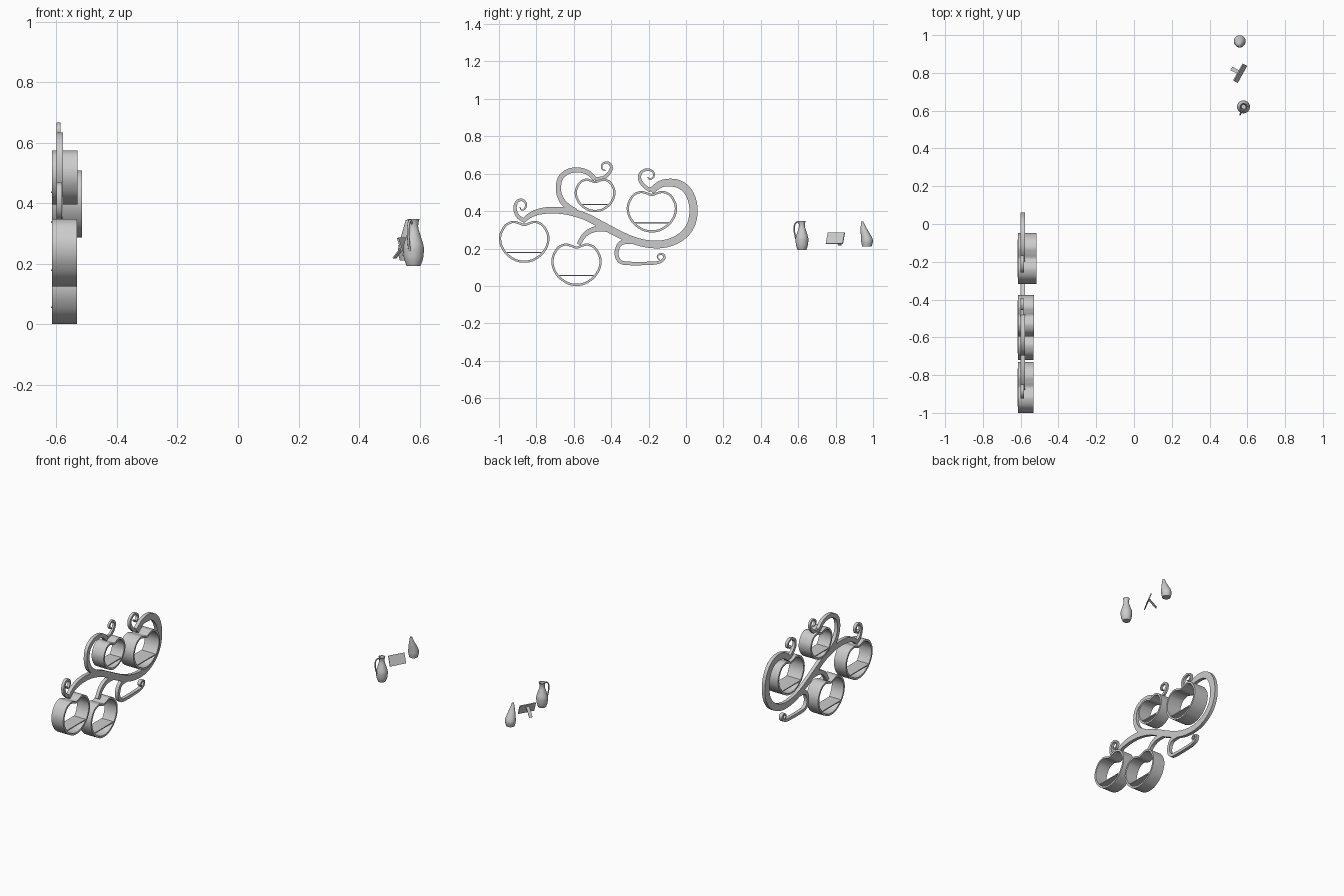
import bpy, bmesh, math
from mathutils import Vector

if "Cube" in bpy.data.objects:
    bpy.data.objects.remove(bpy.data.objects["Cube"])


def finish(name, bm, smooth=True):
    bmesh.ops.recalc_face_normals(bm, faces=bm.faces)
    me = bpy.data.meshes.new(name)
    bm.to_mesh(me)
    bm.free()
    ob = bpy.data.objects.new(name, me)
    bpy.context.collection.objects.link(ob)
    if smooth:
        bpy.ops.object.select_all(action='DESELECT')
        bpy.context.view_layer.objects.active = ob
        ob.select_set(True)
        bpy.ops.object.shade_smooth_by_angle(angle=math.radians(35))
    return ob


def spline(pts, closed=False, n=6):
    # Catmull-Rom through the given points
    pts = [Vector(p) for p in pts]
    k, out = len(pts), []
    get = (lambda i: pts[i % k]) if closed else (lambda i: pts[max(0, min(k - 1, i))])
    for i in range(k if closed else k - 1):
        a, b, c, d = (get(i + j) for j in (-1, 0, 1, 2))
        for s in range(n):
            t = s / n
            out.append(0.5 * (2 * b + (c - a) * t + (2 * a - 5 * b + 4 * c - d) * t**2
                              + (3 * b - a - 3 * c + d) * t**3))
    return out if closed else out + [pts[-1]]


def band(name, path, widths, x0, x1, closed=False, side=0.5):
    # rectangular section swept along a path in the y-z plane
    bm, rings, k = bmesh.new(), [], len(path)
    for i, p in enumerate(path):
        a = path[(i - 1) % k] if closed else path[max(i - 1, 0)]
        b = path[(i + 1) % k] if closed else path[min(i + 1, k - 1)]
        t = (b - a).normalized()
        nrm = Vector((-t.y, t.x))
        o, q = p + nrm * widths[i] * side, p - nrm * widths[i] * (1 - side)
        rings.append([bm.verts.new(v) for v in ((x0, *o), (x1, *o), (x1, *q), (x0, *q))])
    for i in range(k if closed else k - 1):
        r, s = rings[i], rings[(i + 1) % k]
        for j in range(4):
            bm.faces.new((r[j], r[(j + 1) % 4], s[(j + 1) % 4], s[j]))
    if not closed:
        bm.faces.new(rings[0])
        bm.faces.new(rings[-1])
    return finish(name, bm)


def branch(name, pts, w, x0=-0.600, x1=-0.578):
    # w: widths spread evenly over the length
    path = spline(pts)
    ws = []
    for i in range(len(path)):
        f = i / (len(path) - 1) * (len(w) - 1)
        j = min(int(f), len(w) - 2)
        ws.append(w[j] + (w[j + 1] - w[j]) * (f - j))
    return band(name, path, ws, x0, x1)


def box(name, lo, hi):
    bm = bmesh.new()
    bmesh.ops.create_cube(bm, size=1)
    for v in bm.verts:
        v.co = [(l + h) / 2 + c * (h - l) for c, l, h in zip(v.co, lo, hi)]
    return finish(name, bm, False)


# apple-shaped shelf rings, each with a flat shelf
half = [(0, .86), (.2, .94), (.45, 1), (.75, .84), (.95, .47), (1, .12), (.93, -.25),
        (.72, -.63), (.4, -.9), (.15, -.99), (0, -1)]
outline = half + [(-u, v) for u, v in half[-2:0:-1]]
for tag, y0, y1, z0, z1, shelf, xf in (
        ("left", -1, -.73, .124, .348, .178, -.532), ("lower", -.72, -.451, .0, .227, .056, -.532),
        ("right", -.317, -.048, .286, .508, .338, -.515), ("upper", -.595, -.377, .395, .574, .436, -.530)):
    cy, cz, w, h = (y0 + y1) / 2, (z0 + z1) / 2, (y1 - y0) / 2, (z1 - z0) / 2
    path = spline([(cy + u * w, cz + v * h) for u, v in outline], True)
    band(tag + "_apple_ring", path, [.012] * len(path), -.615, xf, True, side=0)
    hw = w * .75
    box(tag + "_shelf", (-.618, cy - hw, shelf - .003), (xf - .003, cy + hw, shelf + .003))

# flat scrolling branches
branch("main_branch", [(-.872, .345), (-.834, .377), (-.781, .398), (-.711, .405), (-.631, .398),
       (-.54, .372), (-.46, .331), (-.38, .288), (-.299, .25), (-.219, .227), (-.14, .222),
       (-.07, .238), (-.011, .275), (.027, .329), (.04, .395), (.032, .46), (.003, .515),
       (-.043, .546), (-.096, .552), (-.14, .542), (-.187, .506)],
       [.022, .034, .038, .04, .04, .043, .044, .044, .042, .034])
branch("upper_branch", [(-.59, .395), (-.64, .43), (-.668, .465), (-.682, .515), (-.672, .575),
       (-.631, .611), (-.577, .62), (-.524, .606), (-.487, .57)], [.034, .028, .028, .024])
branch("lower_branch", [(-.42, .306), (-.487, .303), (-.54, .275), (-.574, .222)], [.034, .028, .022])
branch("bottom_hook_branch", [(-.27, .238), (-.34, .233), (-.367, .2), (-.369, .157), (-.347, .127),
       (-.3, .12), (-.219, .12), (-.155, .124), (-.122, .14), (-.117, .163), (-.138, .171),
       (-.153, .156), (-.141, .138)], [.028, .022, .02, .018, .015, .009, .006])

# thin curled tendrils by the apple stems
curl = [.022, .018, .014, .009, .005]
branch("left_tendril", [(-.86, .345), (-.9, .374), (-.914, .415), (-.904, .45), (-.877, .46),
       (-.856, .441), (-.861, .414), (-.879, .406), (-.888, .421)], curl, -.6, -.582)
branch("right_tendril", [(-.187, .51), (-.219, .53), (-.246, .565), (-.243, .603), (-.21, .622),
       (-.178, .612), (-.172, .586), (-.192, .569), (-.204, .582)], curl, -.6, -.582)
branch("upper_tendril", [(-.487, .572), (-.44, .578), (-.407, .61), (-.4, .64), (-.42, .66),
       (-.448, .65), (-.449, .625), (-.43, .617)], curl, -.6, -.586)


def lathe(name, rings, seg=32):
    # rings: (x, y, z, radius), capped at both ends
    bm, loops = bmesh.new(), []
    for x, y, z, r in rings:
        loops.append([bm.verts.new((x + r * math.cos(2 * math.pi * i / seg),
                                    y + r * math.sin(2 * math.pi * i / seg), z)) for i in range(seg)])
    for a, b in zip(loops, loops[1:]):
        for i in range(seg):
            j = (i + 1) % seg
            bm.faces.new((a[i], a[j], b[j], b[i]))
    bm.faces.new(loops[0])
    bm.faces.new(loops[-1])
    return finish(name, bm)


# jug with open mouth and handle
prof = spline([(.023, .193), (.031, .215), (.034, .24), (.033, .26), (.024, .29), (.016, .317),
               (.0165, .335), (.02, .347)], n=4)
lathe("jug", [(.58, .62, p.y, p.x) for p in prof] + [(.58, .62, .346, .016), (.58, .62, .32, .012)])
cu = bpy.data.curves.new("jug_handle", 'CURVE')
cu.dimensions = '3D'
cu.bevel_depth = .004
sp = cu.splines.new('POLY')
arc = spline([(.012, .332), (.028, .342), (.042, .328), (.045, .3), (.039, .265), (.03, .24)])
sp.points.add(len(arc) - 1)
for pt, p in zip(sp.points, arc):
    pt.co = (.58 - .4 * p.x, .62 - .92 * p.x, p.y, 1)
cu.use_fill_caps = True
bpy.context.collection.objects.link(bpy.data.objects.new("jug_handle", cu))

# leaning gourd vase
ys = spline([(.967, .21), (.968, .235), (.966, .255), (.957, .285), (.948, .315), (.942, .345)])
rs = spline([(.025, .21), (.031, .235), (.03, .255), (.023, .285), (.014, .315), (.006, .345)])
lathe("gourd_vase", [(.56, a.x, a.y, b.x) for a, b in zip(ys, rs)])


def plate(name, top, bottom, along, thick):
    # slab spanning top to bottom, with half-width vector and thickness
    top, bottom, along = Vector(top), Vector(bottom), Vector(along)
    n = along.cross(top - bottom).normalized() * thick / 2
    bm = bmesh.new()
    q = [[bm.verts.new(p + s * n) for p in (top - along, top + along, bottom + along, bottom - along)]
         for s in (-1, 1)]
    bm.faces.new(q[0])
    bm.faces.new(q[1])
    for i in range(4):
        j = (i + 1) % 4
        bm.faces.new((q[0][i], q[0][j], q[1][j], q[1][i]))
    return finish(name, bm, False)


# picture frame and its rear stand
plate("picture_frame", (.552, .804, .285), (.572, .793, .226), (.025, .045, 0), .006)
plate("frame_stand", (.554, .803, .268), (.517, .823, .218), (.005, .009, 0), .004)
